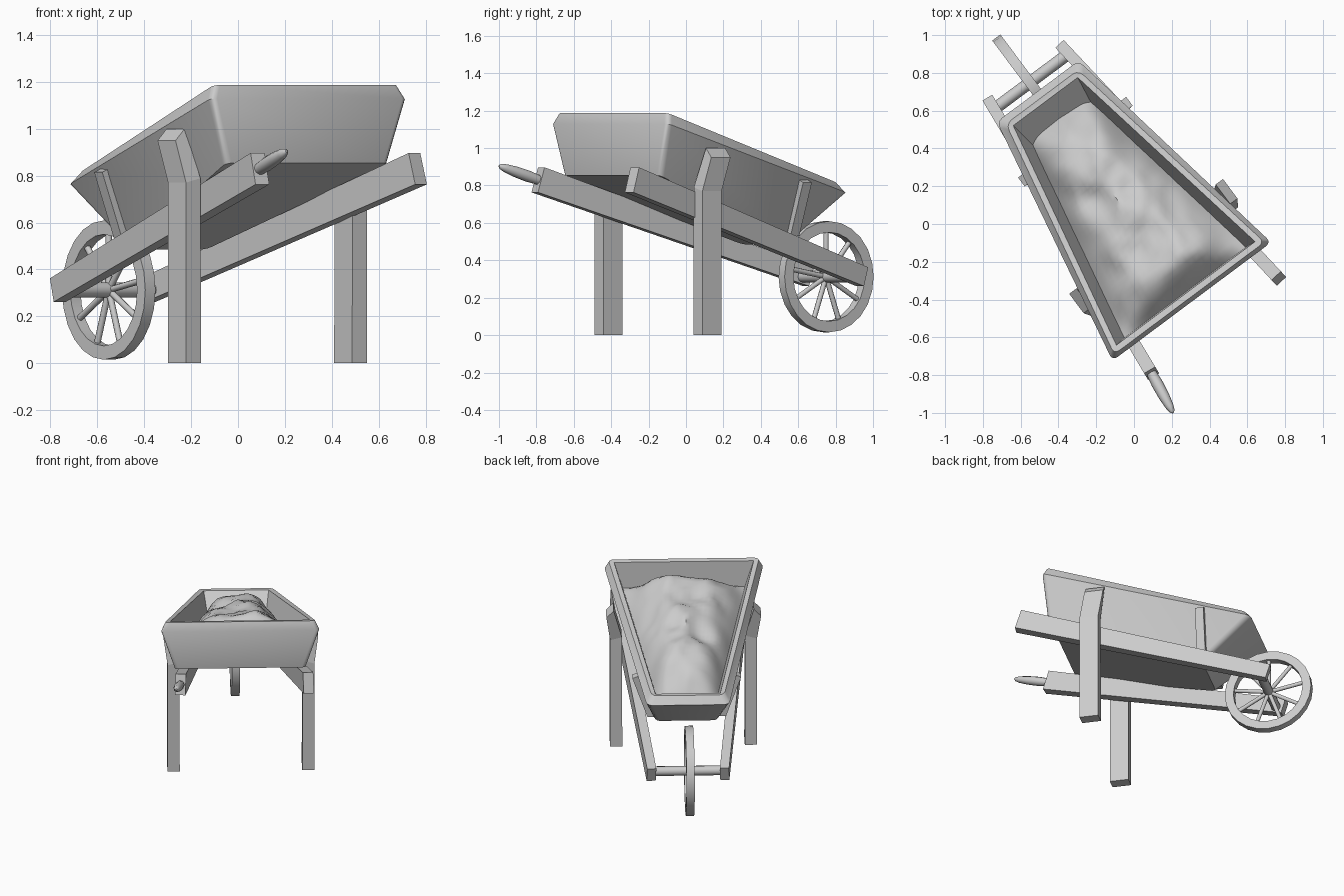
import bpy, bmesh, math
from mathutils import Vector, Matrix, noise

if "Cube" in bpy.data.objects:
    bpy.data.objects.remove(bpy.data.objects["Cube"])

# Local frame: Y runs along the barrow towards the wheel, X across it
TURN = Matrix.Rotation(math.atan2(0.598, 0.8015), 4, 'Z')
MID = 0.012   # centre line of the body across the barrow


def finish(name, bm, smooth=None):
    bmesh.ops.recalc_face_normals(bm, faces=bm.faces[:])
    me = bpy.data.meshes.new(name)
    bm.to_mesh(me)
    bm.free()
    ob = bpy.data.objects.new(name, me)
    bpy.context.collection.objects.link(ob)
    ob.matrix_world = TURN
    if smooth:
        bpy.ops.object.select_all(action='DESELECT')
        bpy.context.view_layer.objects.active = ob
        ob.select_set(True)
        bpy.ops.object.shade_smooth_by_angle(angle=math.radians(smooth))
    return ob


def loft(bm, rings, closed=False):
    vs = [[bm.verts.new(p) for p in r] for r in rings]
    n = len(vs[0])
    pairs = list(zip(vs, vs[1:])) + ([(vs[-1], vs[0])] if closed else [])
    for a, b in pairs:
        for i in range(n):
            j = (i + 1) % n
            bm.faces.new((a[i], a[j], b[j], b[i]))
    if not closed:
        bm.faces.new(vs[0])
        bm.faces.new(vs[-1])


def frame(p0, p1):
    d = (p1 - p0).normalized()
    ref = Vector((0, 0, 1)) if abs(d.z) < 0.9 else Vector((1, 0, 0))
    side = d.cross(ref).normalized()
    return side, side.cross(d)


def bar(bm, p0, p1, s0, s1):
    p0, p1 = Vector(p0), Vector(p1)
    side, up = frame(p0, p1)
    loft(bm, [[p + side * w / 2 * a + up * h / 2 * b
               for a, b in ((-1, -1), (1, -1), (1, 1), (-1, 1))]
              for p, (w, h) in ((p0, s0), (p1, s1))])


def rod(bm, p0, p1, profile, sides=10):
    # profile: (fraction along, radius)
    p0, p1 = Vector(p0), Vector(p1)
    side, up = frame(p0, p1)
    angs = [2 * math.pi * i / sides for i in range(sides)]
    loft(bm, [[p0.lerp(p1, t) + side * r * math.cos(a) + up * r * math.sin(a) for a in angs]
              for t, r in profile])


def post(bm, s, rows, a):
    # rows: (y, inner offset, inner z, outer offset, outer z)
    loft(bm, [[(MID + s * i, y - a / 2, zi), (MID + s * i, y + a / 2, zi),
               (MID + s * o, y + a / 2, zo), (MID + s * o, y - a / 2, zo)]
              for y, i, zi, o, zo in rows])


# Tray: outer shell with a chamfered rim, and an inner shell
REAR = 0.0    # the wide end sits slightly off the centre line


def rect(y0, w0, z0, y1, w1, z1):
    return [(REAR - w0, y0, z0), (REAR + w0, y0, z0), (MID + w1, y1, z1), (MID - w1, y1, z1)]


bm = bmesh.new()
loft(bm, [rect(-0.45, 0.37, 0.90, 0.49, 0.165, 0.55),
          rect(-0.458, 0.458, 1.18, 0.80, 0.213, 0.812),
          rect(-0.490, 0.496, 1.187, 0.830, 0.238, 0.812),
          rect(-0.512, 0.524, 1.13, 0.868, 0.270, 0.760),
          rect(-0.497, 0.435, 0.854, 0.52, 0.205, 0.485)])
# round the upright corners only
upright = []
for e in bm.edges:
    (z0, y0), (z1, y1) = sorted((v.co.z, v.co.y) for v in e.verts)
    same_side = e.verts[0].co.x * e.verts[1].co.x > 0
    if same_side and abs(y0 - y1) < 0.4 and (round(z0, 3) in (0.854, 0.485, 1.13, 0.76)
                                             and z1 > z0 + 0.03):
        upright.append(e)
bmesh.ops.bevel(bm, geom=upright, offset=0.03, segments=3, profile=0.5, affect='EDGES')
finish("tray", bm, 35)

# Heaped soil inside the tray
bm = bmesh.new()
N, M = 36, 22
grid = []
for i in range(N + 1):
    t = i / N
    y = -0.455 + 1.17 * t
    half = 0.41 + (0.192 - 0.41) * t
    row = []
    for j in range(M + 1):
        s = 2 * j / M - 1
        edge = (1 - s ** 4) * (1 - (2 * t - 1) ** 6)
        p = Vector((s * half * 5, y * 5, 3.1))
        lump = noise.noise(p) * 0.06 - abs(noise.noise(p * 1.3)) * 0.05
        z = 1.185 - 0.2915 * (y + 0.5) - 0.175 + edge * (0.15 + 0.065 * (1 - s * s) + lump)
        row.append(bm.verts.new((REAR + (MID - REAR) * t + s * half, y, z)))
    grid.append(row)
for i in range(N):
    for j in range(M):
        bm.faces.new((grid[i][j], grid[i][j + 1], grid[i + 1][j + 1], grid[i + 1][j]))
finish("soil", bm, 40)

for s, side in ((-1, "left"), (1, "right")):
    # Long carrying beams, converging at the wheel
    bm = bmesh.new()
    bar(bm, (0.022 + s * 0.42, -0.69, 0.83), (0.016 + s * 0.24, 0.985, 0.312),
        (0.068, 0.14), (0.06, 0.105))
    finish(side + "_beam", bm)

    # Legs whose tops thin out against the tray
    bm = bmesh.new()
    post(bm, s, [(-0.195, 0.402, 0, 0.482, 0), (-0.195, 0.405, 0.79, 0.482, 0.77),
                 (-0.155, 0.46, 1.0, 0.508, 0.95)], 0.128)
    finish(side + "_leg", bm)

    # Small battens at the wheel end of the tray
    bm = bmesh.new()
    post(bm, s, [(0.525, 0.20, 0.53, 0.258, 0.53), (0.535, 0.31, 0.835, 0.357, 0.815)], 0.058)
    finish(side + "_batten", bm)

# Only the left beam keeps its turned grip
bm = bmesh.new()
rod(bm, (-0.397, -0.68, 0.827), (-0.432, -0.925, 0.905),
    [(0, 0.026), (0.3, 0.031), (0.6, 0.029), (0.85, 0.022), (0.96, 0.014), (1, 0.005)])
finish("left_grip", bm, 40)

# Wheel: rim, spokes and axle
CX, CY, CZ, R = 0.006, 0.93, 0.312, 0.297
bm = bmesh.new()
rings = []
for k in range(24):
    a = 2 * math.pi * k / 24
    rings.append([(CX + w, CY + r * math.cos(a), CZ + r * math.sin(a))
                  for r, w in ((R, -0.027), (R, 0.027), (0.238, 0.027), (0.238, -0.027))])
loft(bm, rings, closed=True)
finish("wheel_rim", bm, 30)

bm = bmesh.new()
for k in range(9):
    a = 2 * math.pi * (k + 0.25) / 9
    c, d = math.cos(a), math.sin(a)
    rod(bm, (CX, CY + 0.02 * c, CZ + 0.02 * d), (CX, CY + 0.25 * c, CZ + 0.25 * d),
        [(0, 0.014), (1, 0.014)], 8)
finish("wheel_spokes", bm, 50)

bm = bmesh.new()
rod(bm, (-0.22, CY, 0.313), (0.25, CY, 0.313),
    [(0, 0.032), (1, 0.032)], 12)
finish("axle", bm, 40)
